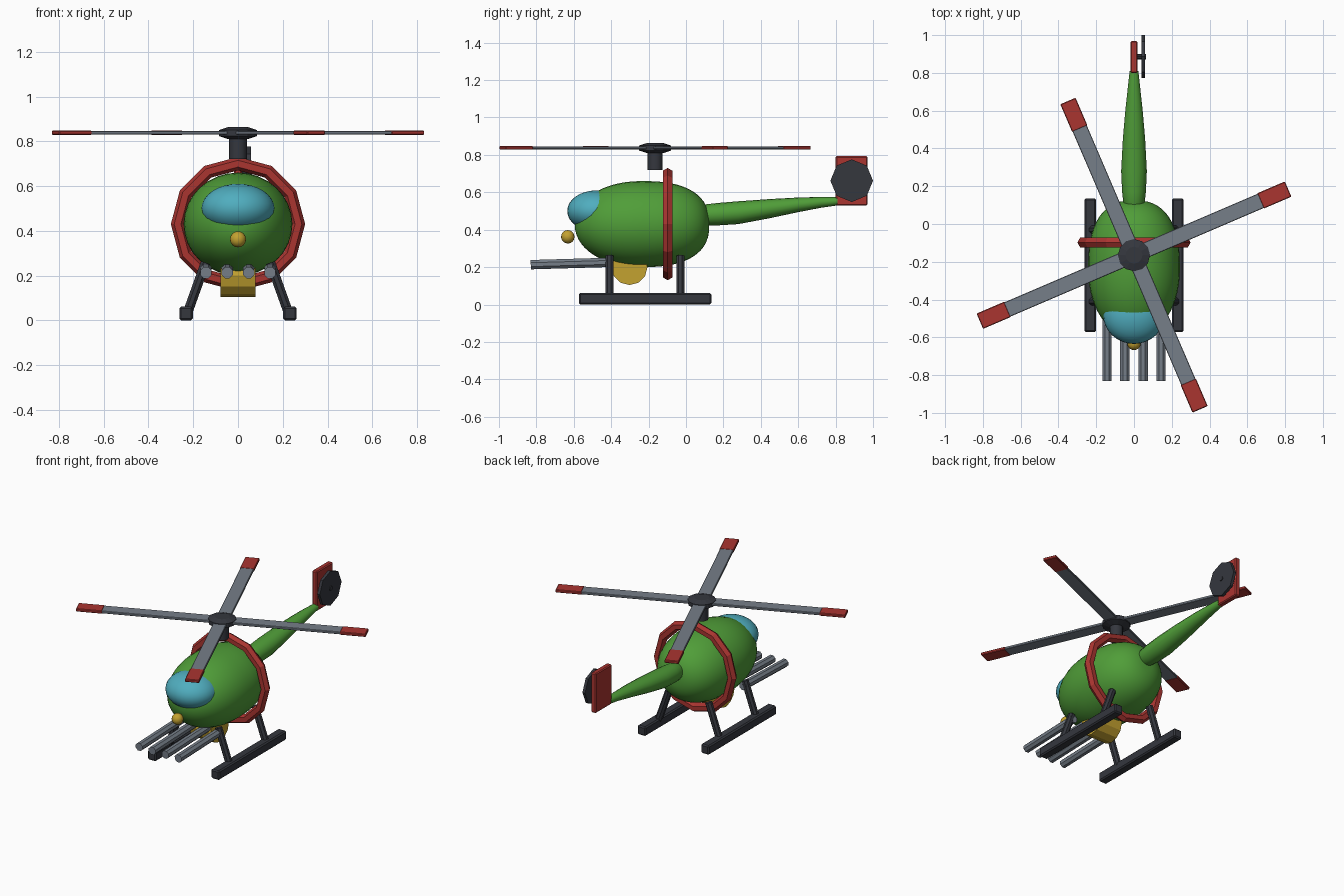
import bpy, bmesh
from math import sin, cos, pi, radians
from mathutils import Vector, Matrix

if "Cube" in bpy.data.objects:
    bpy.data.objects.remove(bpy.data.objects["Cube"])


def mat(name, rgb):
    m = bpy.data.materials.new(name)
    m.diffuse_color = (*rgb, 1)
    m.use_nodes = True
    m.node_tree.nodes["Principled BSDF"].inputs["Base Color"].default_value = m.diffuse_color
    return m


GREEN = mat("green", (0.08, 0.34, 0.04))
RED = mat("red", (0.40, 0.035, 0.03))
TEAL = mat("teal", (0.08, 0.42, 0.52))
YELLOW = mat("yellow", (0.55, 0.36, 0.03))
DARK = mat("dark", (0.035, 0.038, 0.048))
STEEL = mat("steel", (0.18, 0.21, 0.25))


def finish(name, bm, material, smooth=None, bevel=0):
    bmesh.ops.recalc_face_normals(bm, faces=bm.faces)
    me = bpy.data.meshes.new(name)
    bm.to_mesh(me)
    bm.free()
    ob = bpy.data.objects.new(name, me)
    bpy.context.collection.objects.link(ob)
    me.materials.append(material)
    if bevel:
        mod = ob.modifiers.new("bevel", 'BEVEL')
        mod.width = bevel
        mod.segments = 1
    if smooth:
        bpy.ops.object.select_all(action='DESELECT')
        bpy.context.view_layer.objects.active = ob
        ob.select_set(True)
        bpy.ops.object.shade_smooth_by_angle(angle=radians(smooth))
    return ob


def box(name, lo, hi, material, bevel=0.006, turn=None):
    lo, hi = Vector(lo), Vector(hi)
    bm = bmesh.new()
    bmesh.ops.create_cube(bm, size=1)
    bmesh.ops.transform(bm, verts=bm.verts, matrix=Matrix.Translation((lo + hi) / 2)
                        @ Matrix.Diagonal((*(hi - lo), 1)))
    if turn:
        bmesh.ops.transform(bm, verts=bm.verts, matrix=turn)
    return finish(name, bm, material, bevel=bevel)


def rod(name, a, b, r, sides, material, spin=0, smooth=None, bevel=0):
    a, b = Vector(a), Vector(b)
    d = b - a
    bm = bmesh.new()
    bmesh.ops.create_cone(bm, cap_ends=True, segments=sides, radius1=r, radius2=r, depth=d.length)
    m = Matrix.Translation((a + b) / 2) @ d.to_track_quat('Z', 'Y').to_matrix().to_4x4()
    bmesh.ops.transform(bm, verts=bm.verts, matrix=m @ Matrix.Rotation(spin, 4, 'Z'))
    return finish(name, bm, material, smooth, bevel)


def ball(name, centre, radii, material, seg=32, rings=16):
    bm = bmesh.new()
    bmesh.ops.create_uvsphere(bm, u_segments=seg, v_segments=rings, radius=1)
    bmesh.ops.transform(bm, verts=bm.verts, matrix=Matrix.Translation(centre)
                        @ Matrix.Diagonal((*radii, 1)))
    return finish(name, bm, material, smooth=60)


def loft(name, sections, sides, material):
    """Elliptical sections (y, z, rx, rz) skinned along y."""
    bm = bmesh.new()
    rings = [[bm.verts.new((rx * cos(2 * pi * i / sides), y, z + rz * sin(2 * pi * i / sides)))
              for i in range(sides)] for y, z, rx, rz in sections]
    for p, q in zip(rings, rings[1:]):
        for i in range(sides):
            j = (i + 1) % sides
            bm.faces.new((p[i], p[j], q[j], q[i]))
    bm.faces.new(rings[0])
    bm.faces.new(rings[-1])
    return finish(name, bm, material, smooth=50)


# Fuselage: egg with a rounder nose and a fuller rear
sections = []
for k in range(1, 28):
    t = pi * k / 28
    c, s = -cos(t), sin(t)
    e = 2 / 2.1 if c < 0 else 2 / 2.5
    u = abs(c) ** e * (1 if c > 0 else -1)
    v = s ** e
    sections.append((-0.235 + 0.36 * u, 0.43, 0.243 * v, 0.23 * v))
loft("fuselage", sections, 32, GREEN)

# Canopy and nose lamp
ball("canopy", (0, -0.48, 0.5), (0.163, 0.155, 0.11), TEAL)
ball("nose_lamp", (0, -0.632, 0.362), (0.036, 0.036, 0.036), YELLOW, 16, 8)

# Tail boom
loft("tail_boom", [(0.05, 0.475, 0.035, 0.035), (0.11, 0.48, 0.056, 0.056),
                   (0.17, 0.483, 0.063, 0.06), (0.28, 0.491, 0.068, 0.061),
                   (0.45, 0.513, 0.059, 0.051), (0.6, 0.533, 0.046, 0.039),
                   (0.72, 0.546, 0.033, 0.029), (0.81, 0.552, 0.023, 0.022)], 16, GREEN)

# Tail fin and tail rotor
box("tail_fin", (-0.018, 0.8, 0.53), (0.018, 0.97, 0.793), RED)
rod("tail_rotor", (0.039, 0.886, 0.662), (0.058, 0.886, 0.662), 0.114, 8, DARK)
rod("tail_rotor_hub", (0, 0.886, 0.662), (0.063, 0.886, 0.662), 0.014, 8, DARK)

# Red hoop around the body
bm = bmesh.new()
N, M = 12, 6
hoop = []
for i in range(N):
    a = 2 * pi * i / N
    hoop.append([])
    for j in range(M):
        b = 2 * pi * j / M
        r = 0.27 + 0.03 * cos(b)
        hoop[-1].append(bm.verts.new((r * cos(a), -0.098 + 0.03 * sin(b), 0.43 + r * sin(a))))
for i in range(N):
    p, q = hoop[i], hoop[(i + 1) % N]
    for j in range(M):
        k = (j + 1) % M
        bm.faces.new((p[j], p[k], q[k], q[j]))
finish("body_hoop", bm, RED)

# Rotor mast and tapered hub
RY, RZ = -0.165, 0.838
rod("rotor_mast", (0, RY, 0.72), (0, RY, 0.83), 0.04, 12, DARK, smooth=35)
bm = bmesh.new()
for z, r1, r2, h in ((0.8165, 0.045, 0.085, 0.013), (0.8365, 0.085, 0.085, 0.027),
                     (0.8565, 0.085, 0.045, 0.013)):
    bmesh.ops.create_cone(bm, cap_ends=True, segments=12, radius1=r1, radius2=r2, depth=h,
                          matrix=Matrix.Translation((0, RY, z)))
finish("rotor_hub", bm, DARK)

# Four blades with red tips
for i in range(4):
    turn = Matrix.Translation((0, RY, RZ)) @ Matrix.Rotation(radians(23.2 + 90 * i), 4, 'Z')
    box("rotor_blade", (0.03, -0.041, -0.008), (0.74, 0.041, 0.008), STEEL, 0.003, turn)
    box("blade_tip", (0.728, -0.044, -0.0095), (0.888, 0.044, 0.0095), RED, 0.004, turn)

# Landing skids and splayed legs
for s in (-1, 1):
    box("skid", (s * 0.232 - 0.03, -0.573, 0), (s * 0.232 + 0.03, 0.136, 0.061), DARK, 0.008)
    for y in (-0.41, -0.03):
        rod("skid_leg", (s * 0.225, y, 0.035), (s * 0.145, y, 0.258), 0.023, 8, DARK, pi / 8)

# Four launch tubes under the nose, tilted slightly down
for x in (-0.143, -0.048, 0.048, 0.143):
    rod("launch_tube", (x, -0.83, 0.213), (x, -0.39, 0.226), 0.027, 8, STEEL, pi / 8)

# Belly drum
rod("belly_drum", (-0.078, -0.302, 0.2), (0.078, -0.302, 0.2), 0.096, 12, YELLOW)
